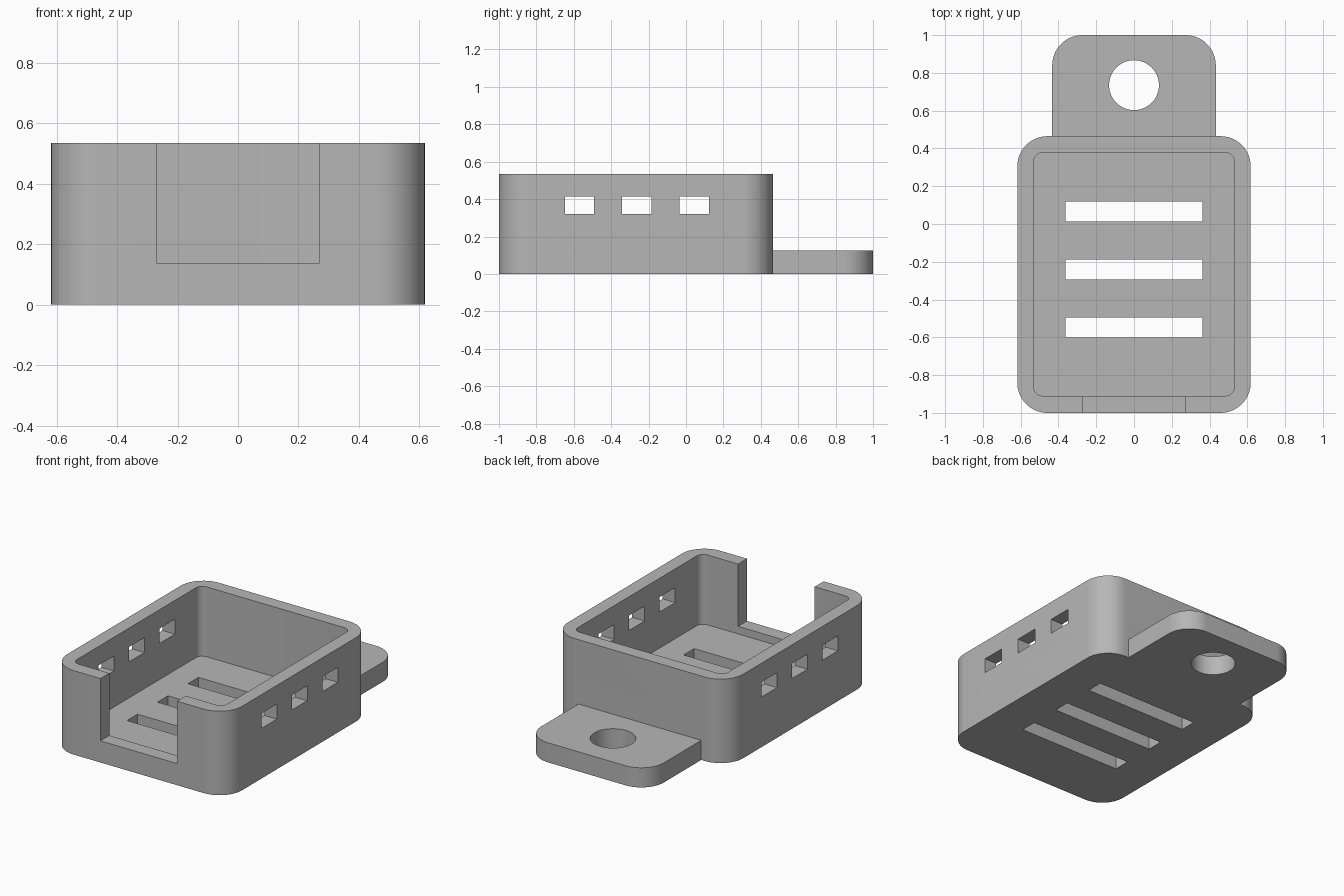
import bpy
import math

cube = bpy.data.objects.get("Cube")
if cube:
    bpy.data.objects.remove(cube, do_unlink=True)

GREY = (0.47, 0.47, 0.47, 1)
mat = bpy.data.materials.new("plain grey")
mat.use_nodes = True
mat.diffuse_color = GREY
mat.node_tree.nodes["Principled BSDF"].inputs["Base Color"].default_value = GREY


def rounded(x0, x1, y0, y1, radii, steps=14):
    """Rounded rectangle; radii order: front-right, back-right, back-left, front-left."""
    corners = [(x1, y0, -1), (x1, y1, 0), (x0, y1, 1), (x0, y0, 2)]
    pts = []
    for (x, y, q), r in zip(corners, radii):
        if r == 0:
            pts.append((x, y))
            continue
        cx = x - math.copysign(r, x)
        cy = y + (r if y == y0 else -r)
        for i in range(steps + 1):
            a = (q + i / steps) * math.pi / 2
            pts.append((cx + r * math.cos(a), cy + r * math.sin(a)))
    return pts


def prism(name, pts, z0, z1):
    n = len(pts)
    verts = [(x, y, z) for z in (z0, z1) for x, y in pts]
    faces = [tuple(reversed(range(n))), tuple(range(n, 2 * n))]
    faces += [(i, (i + 1) % n, (i + 1) % n + n, i + n) for i in range(n)]
    mesh = bpy.data.meshes.new(name)
    mesh.from_pydata(verts, [], faces)
    mesh.materials.append(mat)
    obj = bpy.data.objects.new(name, mesh)
    bpy.context.collection.objects.link(obj)
    return obj


def block(name, x0, x1, y0, y1, z0, z1):
    return prism(name, [(x0, y0), (x1, y0), (x1, y1), (x0, y1)], z0, z1)


def combine(target, other, operation):
    mod = target.modifiers.new(operation.title(), 'BOOLEAN')
    mod.object, mod.operation, mod.solver = other, operation, 'EXACT'
    bpy.context.view_layer.objects.active = target
    bpy.ops.object.modifier_apply(modifier=mod.name)
    bpy.data.objects.remove(other, do_unlink=True)


# Tray body with mounting tab on the back
tray = prism("vented_tray", rounded(-0.618, 0.618, -1, 0.465, [0.16] * 4), 0, 0.535)
tab = prism("mounting_tab", rounded(-0.433, 0.433, 0.42, 1, [0, 0.16, 0.16, 0]), 0, 0.125)
combine(tray, tab, 'UNION')

# Hollow interior
combine(tray, prism("cavity", rounded(-0.53, 0.53, -0.91, 0.378, [0.045] * 4, 6), 0.09, 0.7),
        'DIFFERENCE')

# Opening in the front wall
combine(tray, block("front_notch", -0.27, 0.27, -1.1, -0.85, 0.138, 0.7), 'DIFFERENCE')

# Floor slots and side windows
for i in range(3):
    y = -0.547 + 0.307 * i
    combine(tray, block("floor_slot", -0.363, 0.363, y - 0.053, y + 0.053, -0.1, 0.2), 'DIFFERENCE')
    y = -0.57 + 0.307 * i
    combine(tray, block("side_window", -0.8, 0.8, y - 0.078, y + 0.078, 0.32, 0.415), 'DIFFERENCE')

# Round hole in the tab
hole = [(0.132 * math.cos(math.tau * i / 48), 0.735 + 0.132 * math.sin(math.tau * i / 48))
        for i in range(48)]
combine(tray, prism("tab_hole", hole, -0.1, 0.3), 'DIFFERENCE')

# Smooth rounded walls, crisp edges
bpy.ops.object.select_all(action='DESELECT')
tray.select_set(True)
bpy.context.view_layer.objects.active = tray
bpy.ops.object.shade_smooth_by_angle(angle=math.radians(30))
